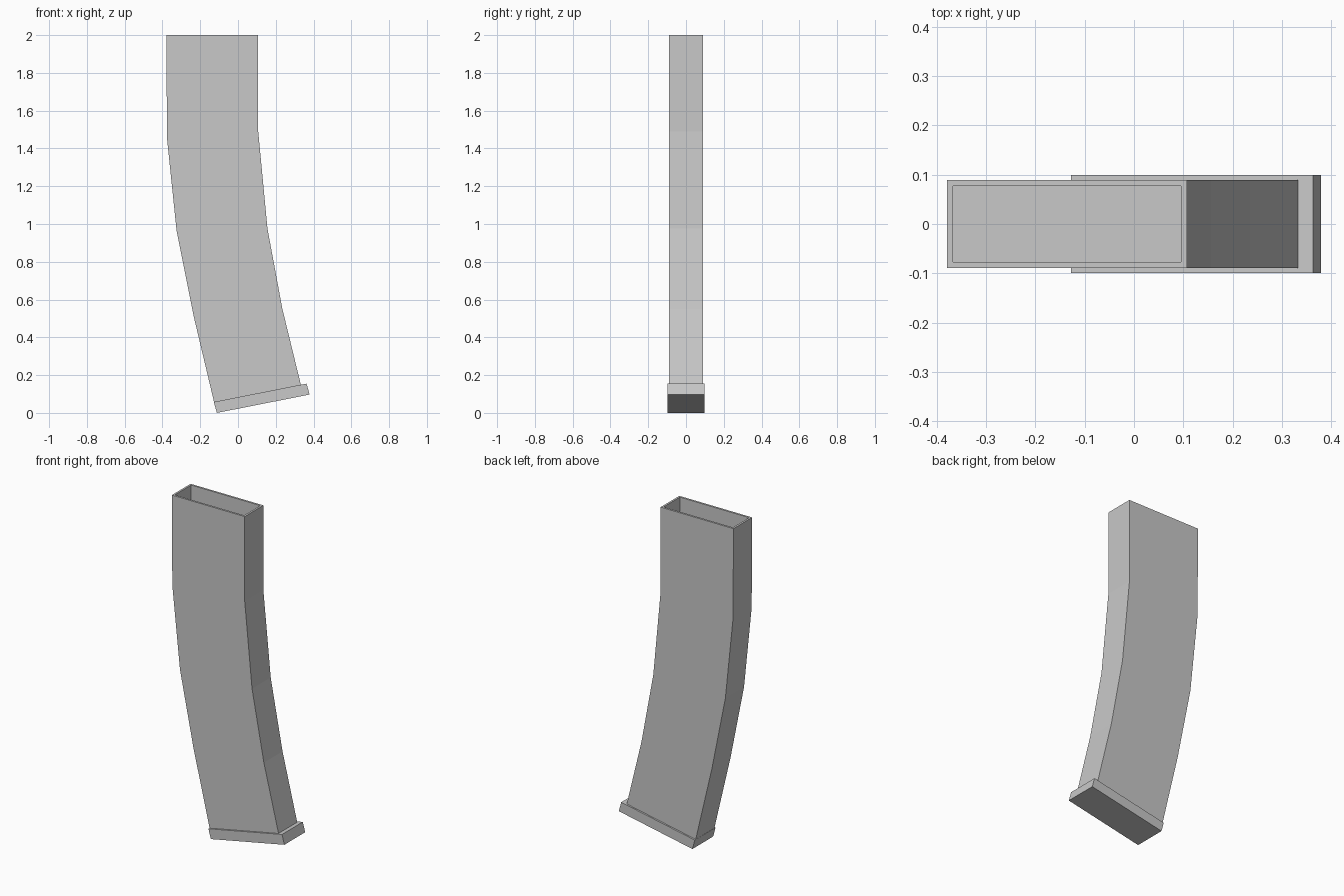
import bpy, bmesh
from mathutils import Vector

cube = bpy.data.objects.get("Cube")
if cube:
    bpy.data.objects.remove(cube)

grey = bpy.data.materials.new("light_grey")
grey.use_nodes = True
colour = (0.58, 0.58, 0.58, 1)
grey.diffuse_color = colour
grey.node_tree.nodes["Principled BSDF"].inputs["Base Color"].default_value = colour


def extrude_profile(name, points, half_depth, wall=0, cavity=0):
    """Extrude an x-z outline along y; optionally hollow its top face."""
    bm = bmesh.new()
    front = bm.faces.new([bm.verts.new((x, -half_depth, z)) for x, z in points])
    result = bmesh.ops.extrude_face_region(bm, geom=[front], use_keep_orig=True)
    moved = [g for g in result["geom"] if isinstance(g, bmesh.types.BMVert)]
    bmesh.ops.translate(bm, verts=moved, vec=(0, 2 * half_depth, 0))
    bmesh.ops.recalc_face_normals(bm, faces=bm.faces[:])
    if cavity:
        top = max(bm.faces, key=lambda f: f.calc_center_median().z)
        bmesh.ops.inset_region(bm, faces=[top], thickness=wall)
        floor = bmesh.ops.extrude_discrete_faces(bm, faces=[top])["faces"][0]
        bmesh.ops.translate(bm, verts=floor.verts[:], vec=(0, 0, -cavity))
        bmesh.ops.recalc_face_normals(bm, faces=bm.faces[:])
    mesh = bpy.data.meshes.new(name)
    bm.to_mesh(mesh)
    bm.free()
    mesh.materials.append(grey)
    obj = bpy.data.objects.new(name, mesh)
    bpy.context.collection.objects.link(obj)
    return obj


# Curved body with an open top
outer_curve = [(-0.379, 2.0), (-0.376, 1.455), (-0.325, 0.963), (-0.235, 0.513), (-0.127, 0.058)]
inner_curve = [(0.333, 0.148), (0.235, 0.55), (0.156, 0.975), (0.107, 1.49), (0.107, 2.0)]
extrude_profile("curved_body", outer_curve + inner_curve, 0.089, wall=0.017, cavity=0.4)

# Tilted base plate
corner = Vector((-0.112, 0.0))
along = Vector((0.491, 0.097))
up = Vector((-0.016, 0.058))
plate = [corner, corner + along, corner + along + up, corner + up]
extrude_profile("base_plate", plate, 0.099)
